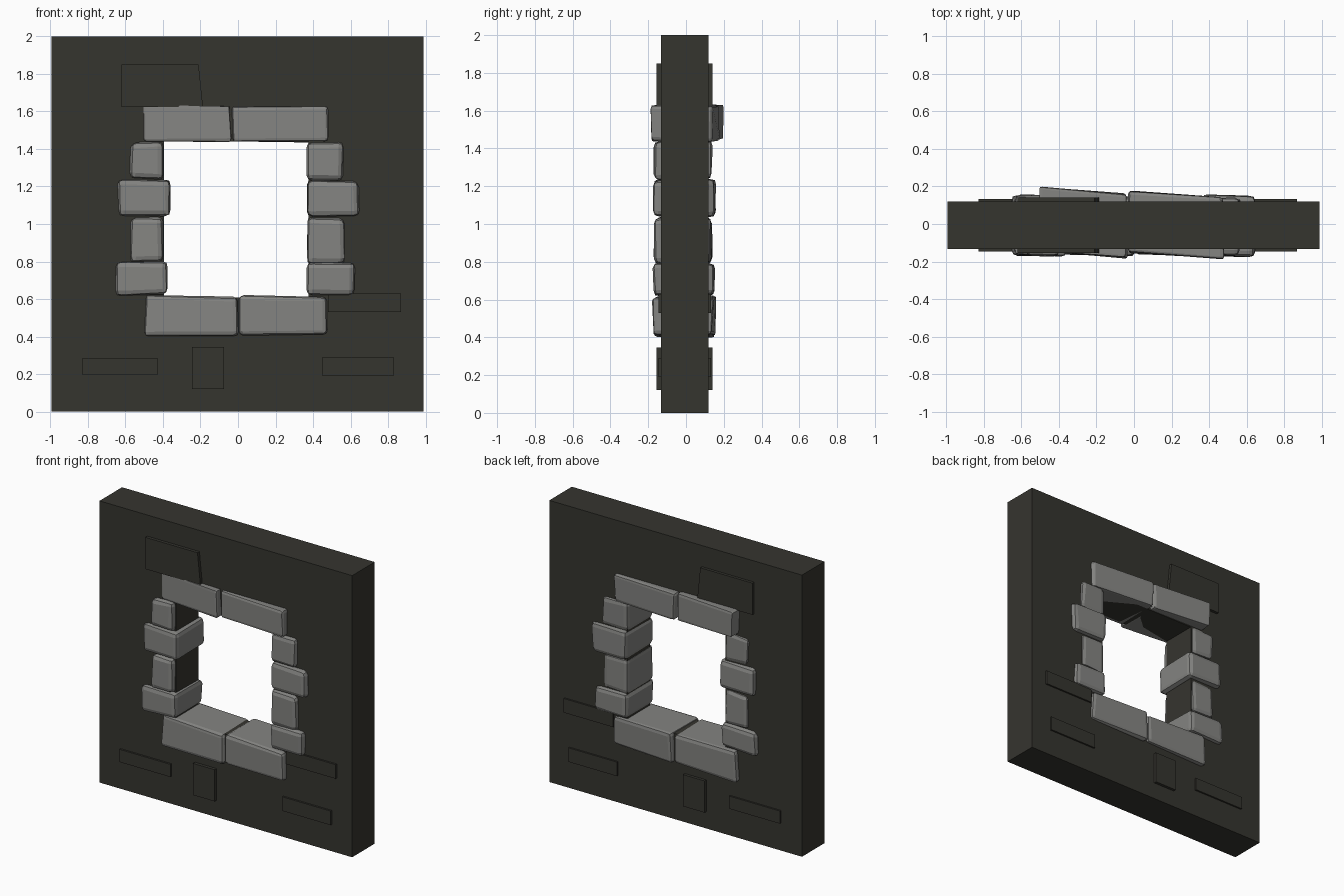
import bpy, bmesh, math, random
from mathutils import Matrix, Vector

if "Cube" in bpy.data.objects:
    bpy.data.objects.remove(bpy.data.objects["Cube"])

random.seed(4)

def material(name, rgb):
    m = bpy.data.materials.new(name)
    m.diffuse_color = (*rgb, 1)
    m.use_nodes = True
    m.node_tree.nodes["Principled BSDF"].inputs["Base Color"].default_value = m.diffuse_color
    return m

DARK = material("dark_plaster", (0.036, 0.035, 0.028))
STONE = material("grey_stone", (0.23, 0.23, 0.22))

def finish(name, bm, mat):
    bmesh.ops.recalc_face_normals(bm, faces=bm.faces[:])
    me = bpy.data.meshes.new(name)
    bm.to_mesh(me)
    bm.free()
    me.materials.append(mat)
    ob = bpy.data.objects.new(name, me)
    bpy.context.collection.objects.link(ob)
    return ob

def prism(name, outline, y0, y1):
    """Extrude an x/z outline from y0 to y1."""
    bm = bmesh.new()
    f = bm.faces.new([bm.verts.new((x, y0, z)) for x, z in outline])
    r = bmesh.ops.extrude_face_region(bm, geom=[f])
    vs = [g for g in r["geom"] if isinstance(g, bmesh.types.BMVert)]
    bmesh.ops.translate(bm, vec=(0, y1 - y0, 0), verts=vs)
    return finish(name, bm, DARK)

def rect(x0, x1, z0, z1):
    return [(x0, z0), (x1, z0), (x1, z1), (x0, z1)]

# Wall slab with square window opening
HX0, HX1, HZ0, HZ1 = -0.395, 0.376, 0.608, 1.44
Y0, Y1 = -0.133, 0.12
bm = bmesh.new()
rings = []
for y in (Y0, Y1):
    for ring in (rect(-0.995, 0.99, 0, 2), rect(HX0, HX1, HZ0, HZ1)):
        rings.append([bm.verts.new((x, y, z)) for x, z in ring])
fo, fi, bo, bi = rings
for a, b in ((fo, fi), (bo, bi), (fo, bo), (fi, bi)):
    for i in range(4):
        j = (i + 1) % 4
        bm.faces.new((a[i], a[j], b[j], b[i]))
finish("wall", bm, DARK)

# Shallow raised blocks, showing on both faces
prism("upper_block", [(-0.62, 1.625), (-0.187, 1.625), (-0.21, 1.85), (-0.62, 1.85)], -0.155, 0.14)
prism("lower_middle_block", rect(-0.245, -0.075, 0.12, 0.345), -0.155, 0.14)
prism("lower_left_block", rect(-0.83, -0.43, 0.195, 0.285), -0.146, 0.132)
prism("lower_right_block", rect(0.45, 0.83, 0.19, 0.29), -0.146, 0.132)
prism("sill_side_block", rect(0.48, 0.87, 0.53, 0.63), -0.146, 0.132)

def stone(name, x0, x1, z0, z1, y0, y1, skew=0.0, inner=0, chip=0.028):
    """Rough chamfered stone; skew shears it in plan, inner marks the opening side."""
    bm = bmesh.new()
    bmesh.ops.create_cube(bm, size=1)
    w, h, d = x1 - x0, z1 - z0, y1 - y0
    for v in bm.verts:
        sx, sy, sz = v.co * 2
        jx = random.uniform(0, 0.016) if sx != inner else random.uniform(0, 0.004)
        jz = random.uniform(0, 0.014)
        jy = random.uniform(0, 0.012)
        v.co = Vector(((x0 + x1) / 2 + sx * (w / 2 - jx),
                       (y0 + y1) / 2 + sy * (d / 2 - jy) - skew * sx * w / 2,
                       (z0 + z1) / 2 + sz * (h / 2 - jz)))
    bmesh.ops.bevel(bm, geom=bm.edges[:], offset=chip, segments=2, profile=0.55,
                    affect='EDGES', clamp_overlap=True)
    for v in bm.verts:
        v.co += Vector(random.uniform(-0.003, 0.003) for _ in range(3))
    bmesh.ops.triangulate(bm, faces=[f for f in bm.faces if len(f.verts) > 4])
    return finish(name, bm, STONE)

# Lintel and sill stones
stone("lintel_left", -0.51, -0.03, 1.438, 1.64, -0.168, 0.186, 0.085, chip=0.016)
stone("lintel_right", -0.035, 0.48, 1.43, 1.635, -0.175, 0.162, 0.075, chip=0.016)
stone("sill_left", -0.505, 0.008, 0.395, 0.624, -0.17, 0.155, 0.03, chip=0.022)
stone("sill_right", 0.0, 0.48, 0.405, 0.624, -0.175, 0.155, 0.045, chip=0.022)

# Jamb stones: bottom to top on each side
left = [(-0.655, -0.372, 0.615, 0.80), (-0.583, -0.397, 0.79, 1.04),
        (-0.645, -0.358, 1.035, 1.242), (-0.583, -0.397, 1.235, 1.447)]
right = [(0.366, 0.632, 0.612, 0.797), (0.366, 0.573, 0.785, 1.04),
         (0.366, 0.65, 1.033, 1.24), (0.366, 0.573, 1.225, 1.445)]
for i in range(4):
    wide = i % 2 == 0
    y0, y1 = (-0.176, 0.158) if wide else (-0.172, 0.142)
    stone(f"left_jamb_stone_{i + 1}", *left[i], y0, y1, 0.02, inner=1)
    stone(f"right_jamb_stone_{i + 1}", *right[i], y0, y1, 0.02, inner=-1)
